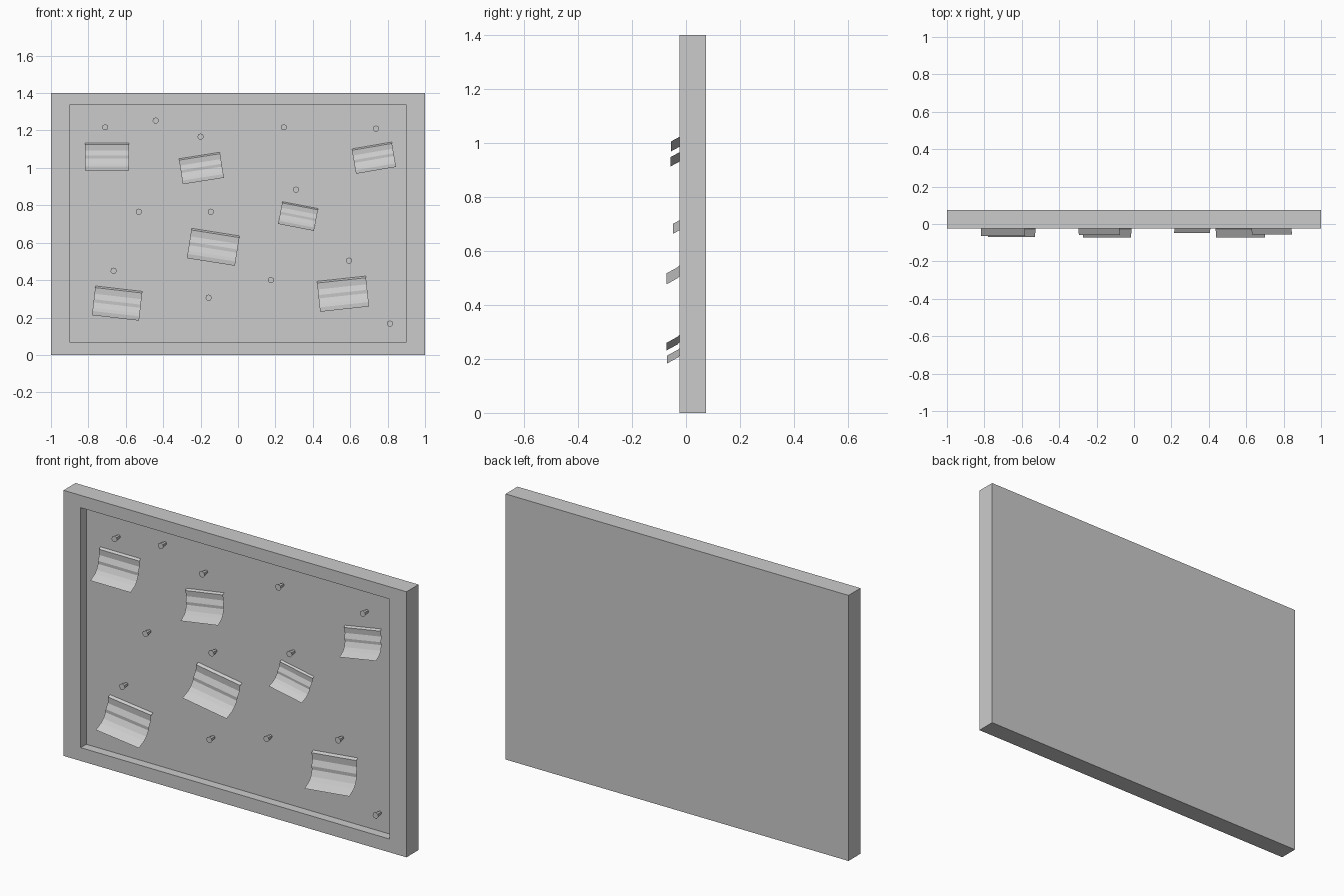
import bpy, bmesh
from math import radians
from mathutils import Matrix, Vector

cube = bpy.data.objects.get("Cube")
if cube:
    bpy.data.objects.remove(cube, do_unlink=True)

FLOOR = 0.022            # depth of the recessed board surface
FRONT, BACK = -0.025, 0.075

grey = bpy.data.materials.new("plain_grey")
grey.use_nodes = True
grey.diffuse_color = (0.6, 0.6, 0.6, 1)
grey.node_tree.nodes["Principled BSDF"].inputs["Base Color"].default_value = (0.6, 0.6, 0.6, 1)


def add_object(name, bm):
    mesh = bpy.data.meshes.new(name)
    bm.to_mesh(mesh)
    bm.free()
    mesh.materials.append(grey)
    obj = bpy.data.objects.new(name, mesh)
    bpy.context.collection.objects.link(obj)
    return obj


# Framed board: a slab whose front face is inset and pushed back
bm = bmesh.new()
bmesh.ops.create_cube(bm, size=1)
bmesh.ops.scale(bm, vec=(2, BACK - FRONT, 1.4), verts=bm.verts)
bmesh.ops.translate(bm, vec=(0, (BACK + FRONT) / 2, 0.7), verts=bm.verts)
bm.normal_update()
front = min(bm.faces, key=lambda f: f.calc_center_median().y)
bmesh.ops.inset_region(bm, faces=[front], thickness=0.05)
inner = [(v, v.co.x > 0, v.co.z > 0.7) for v in front.verts]
for v, right, upper in inner:
    v.co.x = 0.9 if right else -0.9
    v.co.z = 1.335 if upper else 0.07
walls = bmesh.ops.extrude_face_region(bm, geom=[front])["geom"]
moved = [g for g in walls if isinstance(g, bmesh.types.BMVert)]
bmesh.ops.translate(bm, vec=(0, FLOOR - FRONT, 0), verts=moved)
if front.is_valid:
    bmesh.ops.delete(bm, geom=[front], context="FACES_ONLY")
bmesh.ops.recalc_face_normals(bm, faces=bm.faces)
add_object("framed_board", bm)

# Curled paper notes: (distance off the board, height above lower edge)
CURL = [(0.085, 0), (0.047, 0.021), (0.033, 0.037), (0.020, 0.064),
        (0.021, 0.08), (0.010, 0.107), (0.012, 0.138), (0.0, 0.146)]


def add_note(index, x, z, width, angle):
    scale = width / 0.235
    bm = bmesh.new()
    rows = [[bm.verts.new((side * width / 2, -d * scale, h * scale)) for side in (-1, 1)]
            for d, h in CURL]
    for (a, b), (c, d) in zip(rows, rows[1:]):
        bm.faces.new((a, b, d, c))
    place = Matrix.Translation((x, FLOOR, z)) @ Matrix.Rotation(radians(-angle), 4, "Y")
    bm.transform(place)
    add_object(f"paper_note_{index}", bm)


NOTES = [(-0.70, 0.987, 0.235, 0), (-0.185, 0.93, 0.222, 9),
         (0.738, 0.987, 0.217, 9.8), (0.31, 0.682, 0.195, -11),
         (-0.145, 0.497, 0.26, -9), (-0.655, 0.198, 0.253, -6.6),
         (0.57, 0.245, 0.263, 6.2)]
for i, note in enumerate(NOTES, 1):
    add_note(i, *note)

# Push pins: small tapered heads, wide end facing out
PINS = [(-0.71, 1.217), (-0.44, 1.253), (-0.20, 1.167), (0.245, 1.217),
        (0.738, 1.21), (-0.53, 0.765), (-0.145, 0.765), (0.31, 0.883),
        (0.593, 0.504), (0.176, 0.40), (-0.665, 0.45), (-0.157, 0.306),
        (0.813, 0.167)]
for i, (x, z) in enumerate(PINS, 1):
    bm = bmesh.new()
    bmesh.ops.create_cone(bm, cap_ends=True, segments=7, radius1=0.009, radius2=0.017, depth=0.038)
    bm.transform(Matrix.Translation(Vector((x, FLOOR - 0.019, z))) @ Matrix.Rotation(radians(90), 4, "X"))
    add_object(f"push_pin_{i}", bm)
